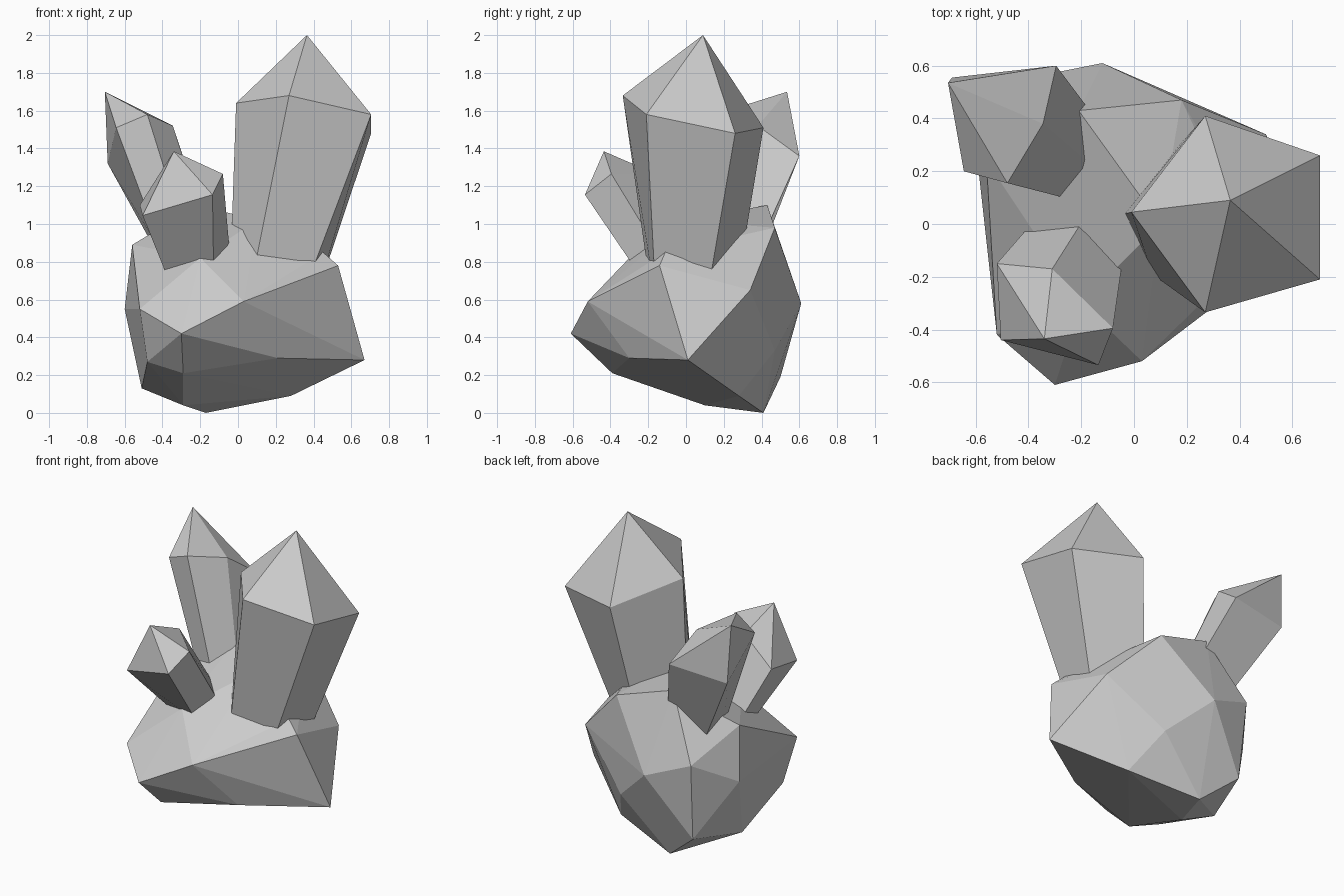
import bpy, bmesh
from mathutils import Vector

if "Cube" in bpy.data.objects:
    bpy.data.objects.remove(bpy.data.objects["Cube"])


def finish(name, bm):
    bmesh.ops.recalc_face_normals(bm, faces=bm.faces[:])
    mesh = bpy.data.meshes.new(name)
    bm.to_mesh(mesh)
    bm.free()
    obj = bpy.data.objects.new(name, mesh)
    bpy.context.collection.objects.link(obj)
    return obj


def rock(name, corners):
    """Faceted boulder: the convex hull of a few corner points."""
    bm = bmesh.new()
    for c in corners:
        bm.verts.new(c)
    res = bmesh.ops.convex_hull(bm, input=bm.verts[:])
    junk = {g for g in res["geom_interior"] + res["geom_unused"]
            if isinstance(g, bmesh.types.BMVert)}
    bmesh.ops.delete(bm, geom=list(junk), context='VERTS')
    return finish(name, bm)


def crystal(name, tip, edges, sink=1.25):
    """Five-sided tapered prism with a pointed end, its root sunk in the rock.
    Each edge runs from a shoulder corner to where it meets the rock."""
    bm = bmesh.new()
    top = bm.verts.new(tip)
    rim = [bm.verts.new(a) for a, b in edges]
    root = [bm.verts.new(Vector(a).lerp(Vector(b), sink)) for a, b in edges]
    n = len(edges)
    for i in range(n):
        j = (i + 1) % n
        bm.faces.new((top, rim[i], rim[j]))
        bm.faces.new((rim[i], root[i], root[j], rim[j]))
    bm.faces.new(root)
    return finish(name, bm)


# Base boulder
rock("base_rock", [
    # underside
    (-.17, .41, 0), (-.29, .10, .04), (.28, .28, .09), (-.51, .14, .13),
    (-.40, .50, .19), (-.29, -.39, .21), (-.48, -.33, .27),
    # middle
    (.67, .01, .28), (.21, -.30, .29), (.15, .47, .33), (-.30, -.61, .42),
    (-.52, -.42, .55), (-.60, .30, .55), (-.12, .61, .58), (.03, -.52, .59),
    (.50, .34, .65), (-.42, .55, .70),
    # top
    (.53, -.14, .78), (.45, -.11, .85), (-.56, .24, .89), (-.20, -.30, .82),
    (.18, .47, .98), (.10, .0, 1.02), (-.21, .43, 1.10)])

# Large crystal on the right
crystal("large_crystal", (.365, .09, 2.0), [
    ((.27, -.335, 1.68), (.11, -.22, .88)),
    ((.705, -.21, 1.58), (.41, -.17, .80)),
    ((.705, .26, 1.48), (.46, .135, .75)),
    ((.27, .41, 1.51), (.19, .32, .97)),
    ((-.01, .045, 1.64), (-.03, .04, 1.06))])

# Small crystal at the front left
crystal("front_crystal", (-.34, -.435, 1.385), [
    ((-.505, -.44, 1.045), (-.40, -.22, .785)),
    ((-.135, -.535, 1.155), (-.13, -.30, .81)),
    ((-.08, -.395, 1.265), (-.05, -.185, .92)),
    ((-.31, -.17, 1.27), (-.215, -.02, .95)),
    ((-.52, -.15, 1.10), (-.42, -.035, .85))])

# Slanted crystal at the back left
crystal("back_crystal", (-.705, .535, 1.70), [
    ((-.645, .20, 1.51), (-.44, .16, .96)),
    ((-.48, .155, 1.58), (-.305, .11, 1.02)),
    ((-.345, .38, 1.52), (-.195, .25, 1.06)),
    ((-.295, .60, 1.36), (-.19, .46, 1.05)),
    ((-.69, .555, 1.32), (-.48, .43, .94))])
